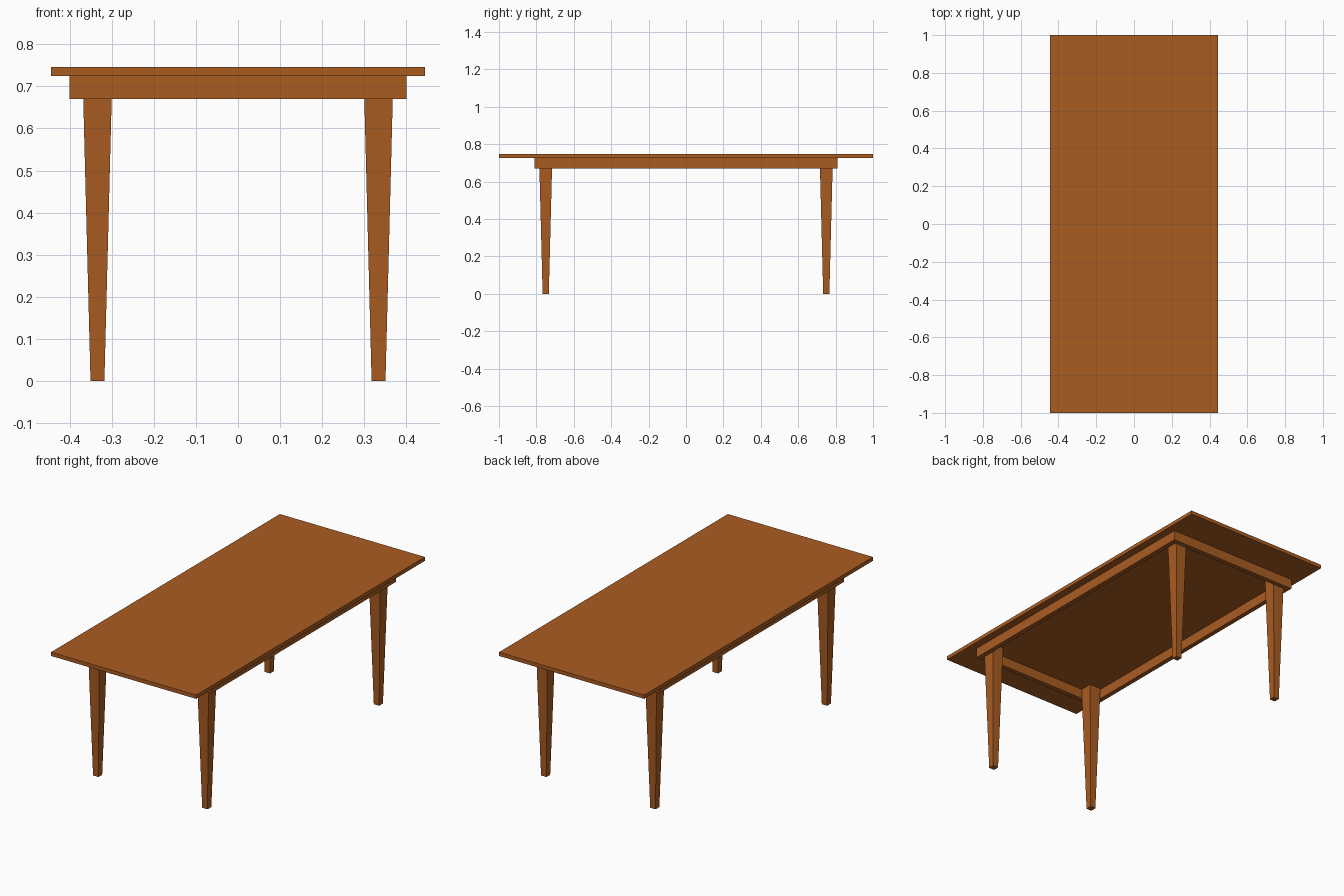
import bpy, bmesh

if "Cube" in bpy.data.objects:
    bpy.data.objects.remove(bpy.data.objects["Cube"])

wood = bpy.data.materials.new("warm brown wood")
wood.diffuse_color = (0.40, 0.108, 0.0155, 1)
wood.use_nodes = True
wood.node_tree.nodes["Principled BSDF"].inputs["Base Color"].default_value = wood.diffuse_color


def finish(name, bm):
    bmesh.ops.recalc_face_normals(bm, faces=bm.faces)
    mesh = bpy.data.meshes.new(name)
    bm.to_mesh(mesh)
    bm.free()
    mesh.materials.append(wood)
    obj = bpy.data.objects.new(name, mesh)
    bpy.context.collection.objects.link(obj)
    return obj


def box(name, x, y, z):
    """Box from (min, max) ranges."""
    bm = bmesh.new()
    bmesh.ops.create_cube(bm, size=1)
    for v in bm.verts:
        v.co = [r[0] if c < 0 else r[1] for c, r in zip(v.co, (x, y, z))]
    return finish(name, bm)


def tapered_leg(name, cx, cy, height, foot, head):
    """Square leg, narrower at the foot."""
    bm = bmesh.new()
    bmesh.ops.create_cube(bm, size=2)
    for v in bm.verts:
        half = head if v.co.z > 0 else foot
        v.co = (cx + v.co.x * half, cy + v.co.y * half, height if v.co.z > 0 else 0)
    return finish(name, bm)


# Table top
TOP, UNDER, APRON = 0.746, 0.725, 0.67
box("table_top", (-0.444, 0.444), (-1, 1), (UNDER, TOP))

# Apron frame: two long rails with two short rails between them
AX, AY, T = 0.401, 0.809, 0.026
for s, side in ((-1, "left"), (1, "right")):
    box(side + "_apron", sorted((s * AX, s * (AX - T))), (-AY, AY), (APRON, UNDER))
for s, side in ((-1, "front"), (1, "back")):
    box(side + "_apron", (-AX + T, AX - T), sorted((s * AY, s * (AY - T))), (APRON, UNDER))

# Tapered legs inside the apron corners
for sx, side in ((-1, "left"), (1, "right")):
    for sy, end in ((-1, "front"), (1, "back")):
        tapered_leg(f"{end}_{side}_leg", sx * 0.334, sy * 0.75, UNDER, 0.0165, 0.0352)
